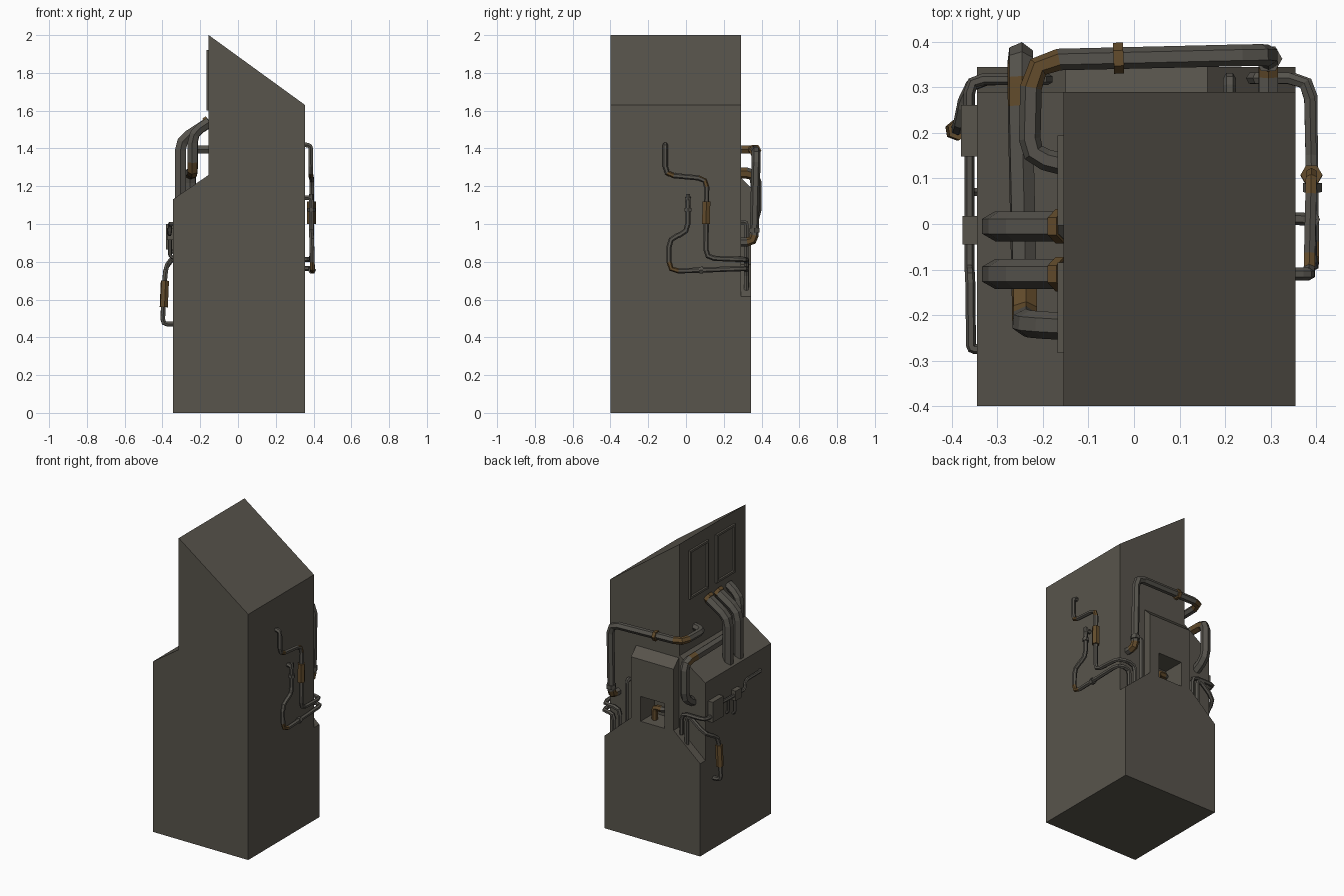
import bpy, bmesh
from mathutils import Vector as V

if "Cube" in bpy.data.objects:
    bpy.data.objects.remove(bpy.data.objects["Cube"])


def mat(name, r, g, b):
    m = bpy.data.materials.new(name)
    m.diffuse_color = (r, g, b, 1)
    m.use_nodes = True
    m.node_tree.nodes["Principled BSDF"].inputs["Base Color"].default_value = m.diffuse_color
    return m


BODY = mat("weathered_grey", 0.098, 0.089, 0.072)
PIPE = mat("pipe_grey", 0.092, 0.086, 0.073)
RUST = mat("rust_brown", 0.125, 0.072, 0.025)


def add(name, mesh, *mats):
    o = bpy.data.objects.new(name, mesh)
    bpy.context.collection.objects.link(o)
    for m in mats:
        o.data.materials.append(m)
    return o


def prism(name, profile, y0, y1, m=BODY, top_lift=None):
    """Extrude an x-z profile along y; top_lift=(z, dz) raises front verts at height z."""
    bm = bmesh.new()
    vs = [bm.verts.new((x, y0, z)) for x, z in profile]
    f = bm.faces.new(vs)
    ext = bmesh.ops.extrude_face_region(bm, geom=[f], use_keep_orig=True)["geom"]
    bmesh.ops.translate(bm, vec=(0, y1 - y0, 0),
                        verts=[g for g in ext if isinstance(g, bmesh.types.BMVert)])
    if top_lift:
        for v in bm.verts:
            if abs(v.co.z - top_lift[0]) < 1e-4 and abs(v.co.y - y0) < 1e-4:
                v.co.z += top_lift[1]
    bmesh.ops.recalc_face_normals(bm, faces=bm.faces)
    me = bpy.data.meshes.new(name)
    bm.to_mesh(me)
    bm.free()
    return add(name, me, m)


def box(name, x0, x1, y0, y1, z0, z1, m=BODY):
    return prism(name, [(x0, z0), (x1, z0), (x1, z1), (x0, z1)], y0, y1, m)


def pipe(name, pts, r, bend=0.04, rust=(), m=PIPE):
    """Six-sided tube with softened corners; faces near (point, radius) spots turn rusty."""
    pts = [V(p) for p in pts]
    path = [pts[0]]
    for a, p, b in zip(pts, pts[1:], pts[2:]):
        d = min(bend, (a - p).length * 0.45, (b - p).length * 0.45)
        s, e = p + (a - p).normalized() * d, p + (b - p).normalized() * d
        path += [s, s * 0.25 + p * 0.5 + e * 0.25, e]
    path.append(pts[-1])
    cu = bpy.data.curves.new(name + "_path", 'CURVE')
    cu.dimensions = '3D'
    cu.bevel_depth, cu.bevel_resolution, cu.use_fill_caps = r, 1, True
    sp = cu.splines.new('POLY')
    sp.points.add(len(path) - 1)
    for q, c in zip(sp.points, path):
        q.co = (*c, 1)
    tmp = add(name + "_path", cu)
    dg = bpy.context.evaluated_depsgraph_get()
    me = bpy.data.meshes.new_from_object(tmp.evaluated_get(dg))
    bpy.data.objects.remove(tmp)
    me.materials.clear()
    o = add(name, me, m, RUST)
    for f in me.polygons:
        f.use_smooth = False
        f.material_index = int(any((f.center - V(c)).length < k for c, k in rust))
    return o


# Main cabinet: shouldered tower with sloped roof
cabinet = prism("cabinet", [(-.345, 0), (.355, 0), (.355, 1.63), (-.155, 2.0),
                            (-.155, 1.26), (-.345, 1.13)], -.4, .29)

# Rear cladding: low plinth rising to a central panel with chamfered top
rear = prism("rear_panel", [(-.345, 0), (.355, 0), (.355, .615), (.162, .785), (.162, 1.19),
                            (-.15, 1.19), (-.15, .785), (-.345, .615)], .29, .345,
             top_lift=(1.19, .055))

# Square service opening cut into the rear panel
cutter = box("opening_cutter", -.082, .092, .2, .4, .78, .945)
cutter.hide_render = True
cutter.hide_set(True)
for o in (cabinet, rear):
    b = o.modifiers.new("opening", 'BOOLEAN')
    b.operation, b.object, b.solver = 'DIFFERENCE', cutter, 'EXACT'
pipe("opening_valve", [(-.03, .2, .86), (-.03, .27, .86), (.04, .27, .86), (.04, .27, .78)],
     .02, .02, rust=[((.04, .27, .83), .06)])

# Two framed windows on the left face of the tower
for i, (y0, y1) in enumerate([(-.283, -.085), (-.003, .195)]):
    t = .014
    for j, (a, b, c, d) in enumerate([(y0, y1, 1.60, 1.60 + t), (y0, y1, 1.92 - t, 1.92),
                                      (y0, y0 + t, 1.60 + t, 1.92 - t),
                                      (y1 - t, y1, 1.60 + t, 1.92 - t)]):
        box(f"window_frame_{i}_{j}", -.168, -.154, a, b, c, d)

# Two thick exhaust pipes from tower down to the shoulder
for i, y in enumerate((-.005, -.11)):
    pipe(f"shoulder_pipe_{i}", [(-.15, y, 1.54), (-.305, y, 1.44), (-.305, y, 1.13)], .033, .05)
    pipe(f"shoulder_collar_{i}", [(-.153, y, 1.542), (-.172, y, 1.53)], .038, m=RUST)

# Third thick pipe: runs along the shoulder and over the back
pipe("shoulder_long_pipe", [(-.15, -.225, 1.54), (-.24, -.22, 1.48), (-.24, -.205, 1.27),
                            (-.25, .26, 1.27), (-.25, .37, 1.27), (-.25, .37, 1.03),
                            (-.25, .28, .98)],
     .03, .06, rust=[((-.24, -.205, 1.29), .085), ((-.25, .30, 1.27), .05)])

# Thick pipe wrapping across the back
pipe("rear_cross_pipe", [(-.15, .13, 1.395), (-.23, .15, 1.395), (-.225, .36, 1.395),
                         (.295, .372, 1.385), (.295, .36, .905), (.295, .28, .905)],
     .024, .06, rust=[((-.21, .35, 1.395), .06), ((.295, .36, .91), .055)])
pipe("rear_cross_clamp", [(-.045, .364, 1.39), (-.023, .365, 1.39)], .034, m=RUST)
pipe("rear_drop_clamp", [(.295, .363, .98), (.295, .363, .955)], .031)

# Thin pipes on the right side, wrapping round to the rear ledge
pipe("side_pipe_upper", [(.35, -.11, 1.42), (.385, -.11, 1.415), (.385, -.11, 1.26),
                         (.39, .11, 1.24), (.39, .105, .82), (.385, .32, .812),
                         (.26, .32, .812), (.26, .32, .68)], .014, .045,
     rust=[((.388, -.06, 1.25), .04), ((.39, .11, 1.235), .03)])
pipe("side_pipe_upper_sleeve", [(.39, .108, 1.12), (.39, .106, 1.0)], .024, m=RUST)
pipe("side_pipe_lower", [(.35, .012, 1.14), (.388, .01, 1.14), (.388, .01, .955),
                         (.39, -.09, .925), (.395, -.09, .75), (.39, .32, .765),
                         (.305, .32, .765), (.305, .32, .63)], .014, .05,
     rust=[((.393, -.07, .755), .05)])
pipe("side_pipe_lower_cap", [(.388, .01, 1.10), (.388, .01, 1.16)], .013)
pipe("side_pipe_lower_upper_clamp", [(.388, .01, 1.085), (.388, .01, 1.065)], .021)
pipe("side_pipe_lower_clamp", [(.392, .07, .755), (.392, .09, .756)], .021)
pipe("rear_stub_pipe", [(.21, .285, 1.01), (.21, .32, 1.01), (.21, .32, .72)], .014, .03)

# Thin pipe from the rear ledge round to the left side, with rusty sleeve
pipe("left_pipe", [(-.23, .32, .70), (-.23, .32, .91), (-.365, .315, .80), (-.385, .21, .76),
                   (-.40, .205, .47), (-.34, .205, .47)], .014, .05)
pipe("left_pipe_sleeve", [(-.387, .207, .70), (-.393, .206, .56)], .023, m=RUST)

# Junction box on the left side and its conduits
box("junction_box", -.38, -.34, .148, .262, .865, 1.0)
pipe("box_rear_conduit", [(-.362, .25, .90), (-.362, .318, .90), (-.19, .318, .90),
                          (-.19, .318, .76)], .013)
pipe("box_front_conduit", [(-.362, .16, .95), (-.362, -.10, .945), (-.36, -.11, 1.0),
                           (-.358, -.275, 1.0), (-.34, -.275, 1.0)], .011, .02)
box("conduit_coupling", -.377, -.344, -.045, .018, .915, .98)
for i, y in enumerate((0.0, .07)):
    pipe(f"conduit_branch_{i}", [(-.36, y, .945), (-.36, y, .83 + i * .03),
                                 (-.34, y, .82 + i * .03)], .01, .015)
